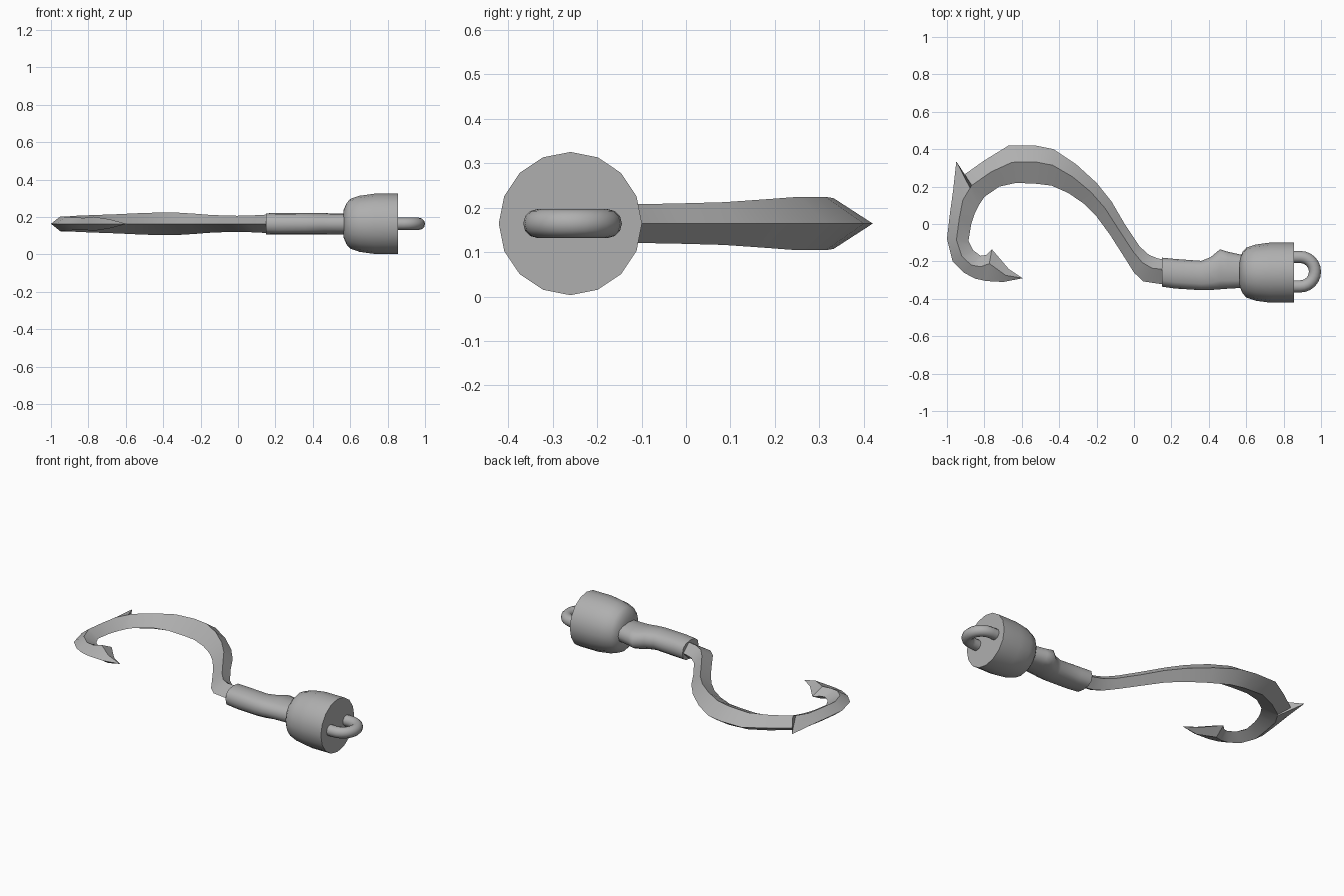
import bpy, bmesh
from math import sin, cos, pi, copysign, radians

if "Cube" in bpy.data.objects:
    bpy.data.objects.remove(bpy.data.objects["Cube"])

ZC, YC = 0.164, -0.26   # mid-plane height and handle axis

# Dark grey metal
steel = bpy.data.materials.new("dark_grey")
steel.diffuse_color = (0.43, 0.43, 0.43, 1)
steel.use_nodes = True
steel.node_tree.nodes["Principled BSDF"].inputs["Base Color"].default_value = steel.diffuse_color


def loft(name, rings, tip=None, angle=30):
    """Skin a list of closed rings; cap the ends, or run out to a tip point."""
    bm = bmesh.new()
    rows = [[bm.verts.new(p) for p in r] for r in rings]
    n = len(rows[0])
    for a, b in zip(rows, rows[1:]):
        for i in range(n):
            j = (i + 1) % n
            bm.faces.new((a[i], a[j], b[j], b[i]))
    bm.faces.new(rows[0])
    if tip:
        t = bm.verts.new(tip)
        for i in range(n):
            bm.faces.new((rows[-1][i], rows[-1][(i + 1) % n], t))
    else:
        bm.faces.new(rows[-1])
    bmesh.ops.recalc_face_normals(bm, faces=bm.faces)
    me = bpy.data.meshes.new(name)
    bm.to_mesh(me)
    bm.free()
    me.materials.append(steel)
    ob = bpy.data.objects.new(name, me)
    bpy.context.collection.objects.link(ob)
    bpy.context.view_layer.objects.active = ob
    ob.select_set(True)
    bpy.ops.object.shade_smooth_by_angle(angle=radians(angle))
    ob.select_set(False)
    return ob


# Hook blade: outer edge x,y / inner edge x,y / half thickness / ridge position
stations = [
    (0.17, -0.19, 0.17, -0.325, .05, .40),
    (0.13, -0.185, 0.05, -0.307, .046, .42),
    (0.08, -0.165, 0.00, -0.26, .044, .44),
    (0.03, -0.12, -0.05, -0.18, .043, .44),
    (-0.05, 0.0, -0.13, -0.055, .045, .44),
    (-0.12, 0.12, -0.20, 0.04, .048, .44),
    (-0.20, 0.22, -0.27, 0.11, .054, .44),
    (-0.31, 0.32, -0.35, 0.165, .06, .44),
    (-0.43, 0.40, -0.44, 0.205, .06, .44),
    (-0.53, 0.42, -0.52, 0.215, .057, .43),
    (-0.67, 0.42, -0.63, 0.22, .051, .45),
    (-0.80, 0.34, -0.72, 0.20, .047, .44),
    (-0.92, 0.255, -0.80, 0.145, .043, .44),
    (-0.95, 0.335, -0.83, 0.10, .041, .61),    # back barb
    (-0.967, 0.18, -0.85, 0.06, .04, .44),
    (-0.985, 0.05, -0.87, 0.0, .04, .44),
    (-1.00, -0.08, -0.885, -0.09, .04, .44),
    (-0.97, -0.20, -0.86, -0.14, .037, .45),
    (-0.91, -0.26, -0.82, -0.17, .033, .45),
    (-0.85, -0.292, -0.79, -0.165, .032, .5),
    (-0.79, -0.305, -0.76, -0.135, .038, .55),  # point barb
    (-0.70, -0.31, -0.67, -0.24, .024, .5),
]
rings = []
for ox, oy, ix, iy, h, f in stations:
    rx, ry = ox + (ix - ox) * f, oy + (iy - oy) * f
    rings.append([(ox, oy, ZC), (rx, ry, ZC + h), (ix, iy, ZC), (rx, ry, ZC - h)])
loft("hook_blade", rings, tip=(-0.595, -0.29, ZC), angle=45)

# Handle grip: x, top y, bottom y, half height; includes the finger spur
grip = [
    (0.15, -0.18, -0.335, .056),
    (0.22, -0.187, -0.345, .058),
    (0.36, -0.197, -0.354, .057),
    (0.41, -0.177, -0.353, .057),
    (0.46, -0.135, -0.349, .057),
    (0.50, -0.148, -0.346, .056),
    (0.60, -0.17, -0.34, .056),
]


def rounded(v):
    return copysign(abs(v) ** 0.8, v)


rings = []
for x, yt, yb, h in grip:
    c, a = (yt + yb) / 2, (yt - yb) / 2
    rings.append([(x, c + a * rounded(cos(t)), ZC + h * rounded(sin(t)))
                  for t in [2 * pi * k / 12 for k in range(12)]])
loft("handle_grip", rings, angle=60)

# Round end cap of the handle
profile = [(0.565, .075), (0.58, .11), (0.60, .133), (0.65, .15),
           (0.73, .161), (0.855, .161)]
loft("pommel", [[(x, YC + r * cos(2 * pi * k / 16), ZC + r * sin(2 * pi * k / 16))
                 for k in range(16)] for x, r in profile], angle=35)

# Hanging loop: a half ring with straight legs set into the cap
R, r, cx, cy = 0.0785, 0.0325, 0.889, -0.255
path = [(0.84, cy - R, -pi / 2)]
path += [(cx + R * cos(t), cy + R * sin(t), t)
         for t in [-pi / 2 + pi * k / 12 for k in range(13)]]
path += [(0.84, cy + R, pi / 2)]
rings = []
for x, y, t in path:
    ring = []
    for k in range(12):
        u = 2 * pi * k / 12
        ring.append((x + r * cos(u) * cos(t), y + r * cos(u) * sin(t), ZC + r * sin(u)))
    rings.append(ring)
loft("hanging_loop", rings, angle=40)
